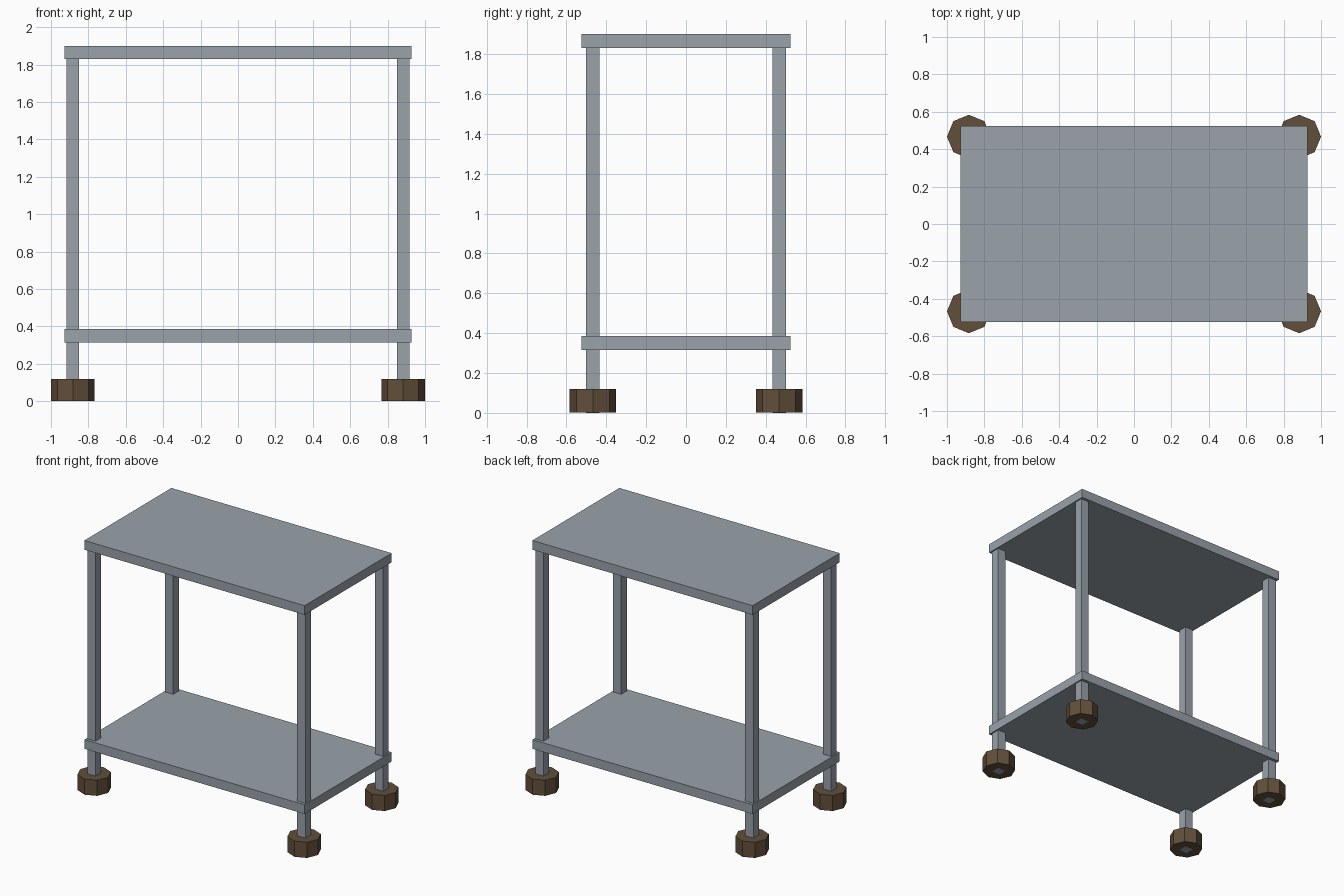
import bpy
from math import pi

cube = bpy.data.objects.get("Cube")
if cube:
    bpy.data.objects.remove(cube, do_unlink=True)


def make_material(name, rgb):
    mat = bpy.data.materials.new(name)
    mat.use_nodes = True
    color = (*rgb, 1.0)
    mat.diffuse_color = color
    mat.node_tree.nodes["Principled BSDF"].inputs["Base Color"].default_value = color
    return mat


steel = make_material("grey steel", (0.32, 0.36, 0.40))
rubber = make_material("brown rubber", (0.12, 0.078, 0.044))


def finish(name, mat):
    obj = bpy.context.object
    obj.name = obj.data.name = name
    obj.data.materials.append(mat)
    return obj


def box(name, center, size, mat):
    bpy.ops.mesh.primitive_cube_add(size=1, location=center)
    obj = finish(name, mat)
    obj.scale = size
    bpy.ops.object.transform_apply(location=False, rotation=False, scale=True)
    return obj


# Two identical shelves
SHELF = (1.854, 1.046, 0.07)
for name, z in (("lower_shelf", 0.35), ("top_shelf", 1.865)):
    box(name, (0, 0, z), SHELF, steel)

# Square legs, each ending in an eight-sided foot
LEG_X, LEG_Y, LEG_TOP = 0.883, 0.467, 1.85
FOOT_RADIUS, FOOT_HEIGHT = 0.117, 0.119
for side, sx in (("left", 1), ("right", -1)):
    for end, sy in (("front", -1), ("back", 1)):
        x, y = sx * LEG_X, sy * LEG_Y
        box(f"{end}_{side}_leg", (x, y, LEG_TOP / 2), (0.068, 0.068, LEG_TOP), steel)
        bpy.ops.mesh.primitive_cylinder_add(
            vertices=8, radius=FOOT_RADIUS, depth=FOOT_HEIGHT,
            location=(x, y, FOOT_HEIGHT / 2 + 0.001), rotation=(0, 0, pi / 2))
        finish(f"{end}_{side}_foot", rubber)
